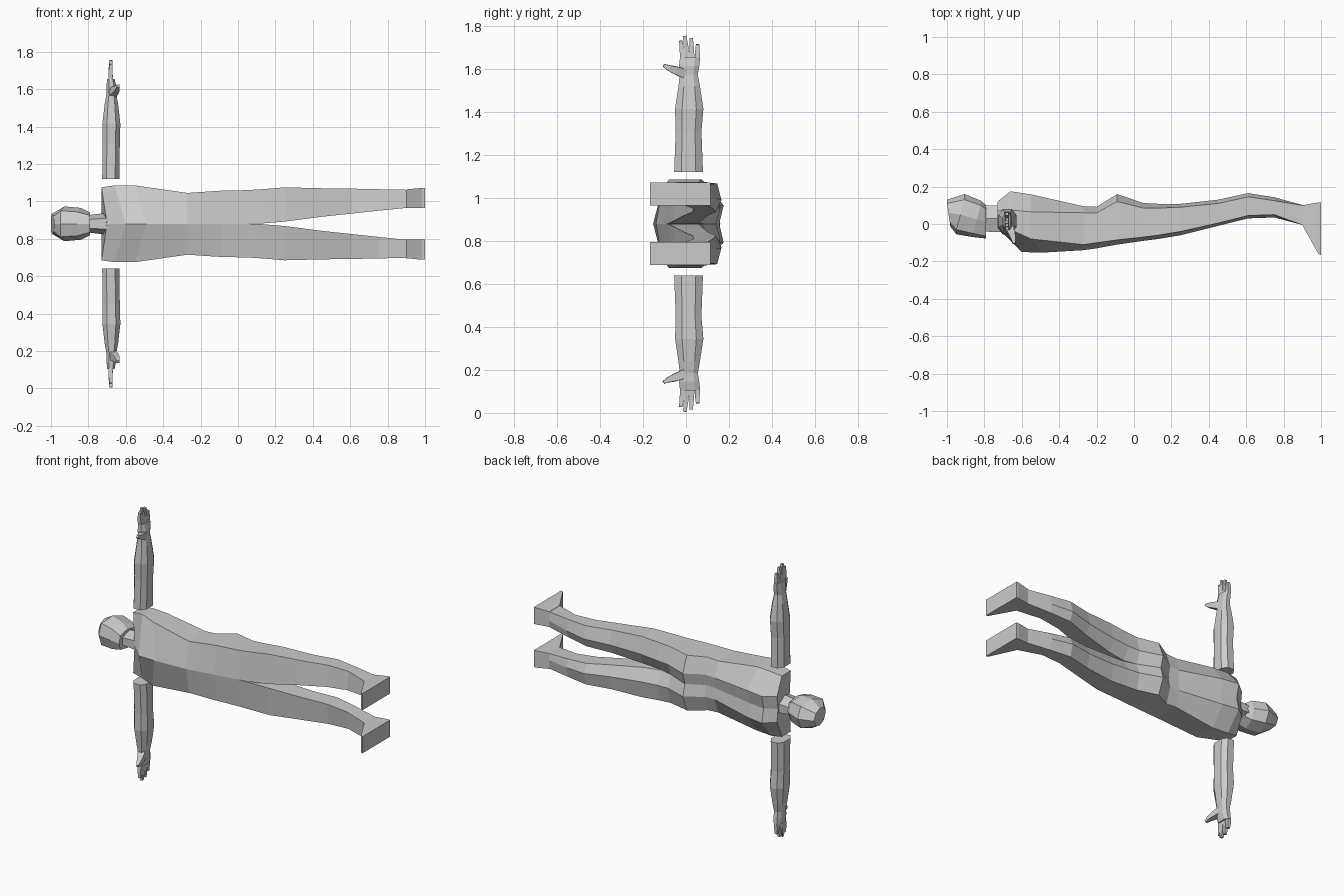
import bpy, bmesh
from mathutils import Vector

MID = 0.88  # height of the body's mirror plane

grey = bpy.data.materials.new("plain grey")
grey.diffuse_color = (0.6, 0.6, 0.6, 1)


def make(name, bm, mirrored=True):
    """Turn a bmesh (z measured from the mirror plane) into an object."""
    bmesh.ops.remove_doubles(bm, verts=bm.verts, dist=0.0005)
    bmesh.ops.recalc_face_normals(bm, faces=bm.faces)
    me = bpy.data.meshes.new(name)
    bm.to_mesh(me)
    bm.free()
    me.materials.append(grey)
    ob = bpy.data.objects.new(name, me)
    ob.location.z = MID
    bpy.context.collection.objects.link(ob)
    if mirrored:
        mod = ob.modifiers.new("mirror", 'MIRROR')
        mod.use_axis = (False, False, True)
        mod.merge_threshold = 0.001
    return ob


def loft(bm, rings, closed=True, cap_start=True, cap_end=True):
    """Skin a list of equal-length rings; closed may be given per span."""
    vs = [[bm.verts.new(p) for p in r] for r in rings]
    n = len(vs[0])
    for i, (a, b) in enumerate(zip(vs, vs[1:])):
        c = closed[i] if isinstance(closed, list) else closed
        for k in range(n if c else n - 1):
            j = (k + 1) % n
            bm.faces.new((a[k], a[j], b[j], b[k]))
    if cap_start:
        bm.faces.new(vs[0])
    if cap_end:
        bm.faces.new(vs[-1])


# Body and legs: x, inner w, outer w, front y (inner, outer), back y (outer, peak, inner), x shift of front ridge
rows = [
    (-0.73, 0, 0.195, -0.05, -0.02, 0.07, 0.12, 0.11, 0.03),
    (-0.66, 0, 0.205, -0.15, -0.03, 0.075, 0.175, 0.155, 0.06),
    (-0.55, 0, 0.205, -0.153, -0.08, 0.065, 0.158, 0.14, 0.06),
    (-0.27, 0, 0.165, -0.14, -0.11, 0.06, 0.095, 0.085, 0),
    (-0.20, 0, 0.17, -0.13, -0.10, 0.06, 0.092, 0.08, 0),
    (-0.09, 0, 0.177, -0.11, -0.085, 0.12, 0.16, 0.14, 0),
    (0.05, 0, 0.18, -0.09, -0.07, 0.085, 0.112, 0.08, 0),
    (0.13, 0.002, 0.185, -0.08, -0.06, 0.085, 0.108, 0.06, 0),
    (0.25, 0.012, 0.195, -0.06, -0.04, 0.09, 0.108, 0.07, 0),
    (0.45, 0.038, 0.19, -0.01, 0.005, 0.11, 0.13, 0.10, 0),
    (0.61, 0.055, 0.188, 0.03, 0.045, 0.145, 0.165, 0.14, 0),
    (0.75, 0.07, 0.185, 0.035, 0.05, 0.125, 0.143, 0.125, 0),
    (0.90, 0.085, 0.182, -0.005, -0.005, 0.10, 0.102, 0.10, 0),
]
rings = []
for x, wi, wo, fi, fo, bo, bp, bi, dx in rows:
    wp = wi + 0.42 * (wo - wi)
    rings.append([(x + dx, fi, wi), (x, fo, wo), (x, bo, wo), (x, bp, wp), (x, bi, wi)])
bm = bmesh.new()
loft(bm, rings, closed=[i >= 6 for i in range(len(rows) - 1)])
make("body_and_legs", bm)

# Feet: wedges flaring towards a flat sole
bm = bmesh.new()
loft(bm, [[(x, f, 0.085), (x, f, wo), (x, b, wo), (x, b, 0.085)]
          for x, f, b, wo in ((0.90, -0.005, 0.10, 0.184), (0.985, -0.158, 0.115, 0.192), (1.0, -0.167, 0.115, 0.192))])
make("foot", bm)

# Head: x of face side, x of nape side, half width, front ridge, front corner, back corner, back ridge
bm = bmesh.new()
rings = []
for xf, xb, w, fc, fo, bo, bc in (
        (-0.985, -1.0, 0.055, -0.01, 0.01, 0.11, 0.13),
        (-0.95, -0.905, 0.093, -0.055, -0.03, 0.13, 0.16),
        (-0.86, -0.82, 0.085, -0.07, -0.05, 0.10, 0.125),
        (-0.79, -0.79, 0.06, -0.078, -0.065, 0.08, 0.10)):
    xm = (xf + xb) / 2
    rings.append([(xf, fc, 0), (xf, fo, w * 0.75), (xm, (fo + bo) / 2, w),
                  (xb, bo, w * 0.75), (xb, bc, 0), (xb, bo, -w * 0.75),
                  (xm, (fo + bo) / 2, -w), (xf, fo, -w * 0.75)])
loft(bm, rings)
make("head", bm, False)

# Neck
bm = bmesh.new()
loft(bm, [[(x, f, w * 0.5), (x, (f + b) / 2, w), (x, b, w * 0.5),
           (x, b, -w * 0.5), (x, (f + b) / 2, -w), (x, f, -w * 0.5)]
          for x, w, f, b in ((-0.81, 0.045, -0.04, 0.10), (-0.69, 0.06, -0.045, 0.10))])
make("neck", bm, False)


def oct_ring(cx, cy, hx, hy, z, k=0.5):
    return [(cx + a * hx, cy + b * hy, z) for a, b in
            ((-1, -k), (-k, -1), (k, -1), (1, -k), (1, k), (k, 1), (-k, 1), (-1, k))]


# Arm and palm: centre x, centre y, half sizes, distance from mirror plane
bm = bmesh.new()
loft(bm, [oct_ring(*r) for r in (
    (-0.68, 0.012, 0.046, 0.067, 0.24),
    (-0.678, 0.012, 0.046, 0.060, 0.43),
    (-0.677, 0.015, 0.048, 0.066, 0.535),
    (-0.677, 0.015, 0.036, 0.050, 0.64),
    (-0.677, 0.013, 0.026, 0.042, 0.695),
    (-0.677, 0.015, 0.026, 0.047, 0.735),
    (-0.68, 0.019, 0.020, 0.047, 0.775))])
make("arm", bm)


def digit(bm, path):
    """Tapered square finger through (x, y, z, half size) points."""
    pts = [Vector(p[:3]) for p in path]
    rings = []
    for i, p in enumerate(pts):
        d = (pts[min(i + 1, len(pts) - 1)] - pts[max(i - 1, 0)]).normalized()
        u = Vector((1, 0, 0))
        u = (u - d * u.dot(d)).normalized()
        v = d.cross(u)
        s = path[i][3]
        rings.append([p + u * a * s + v * b * s for a, b in ((-1, -1), (1, -1), (1, 1), (-1, 1))])
    loft(bm, rings)


# Fingers and thumb
bm = bmesh.new()
for y0, y1, tip in ((-0.014, -0.024, 0.852), (0.008, -0.006, 0.874), (0.028, 0.024, 0.864), (0.052, 0.054, 0.835)):
    zm = (0.765 + tip) / 2
    digit(bm, [(-0.68, y0, 0.765, 0.012), (-0.682, (y0 + y1) / 2, zm, 0.011), (-0.679, y1, tip, 0.008)])
digit(bm, [(-0.672, -0.01, 0.70, 0.022), (-0.655, -0.05, 0.715, 0.018),
           (-0.645, -0.08, 0.725, 0.013), (-0.64, -0.104, 0.738, 0.007)])
make("fingers_and_thumb", bm)
